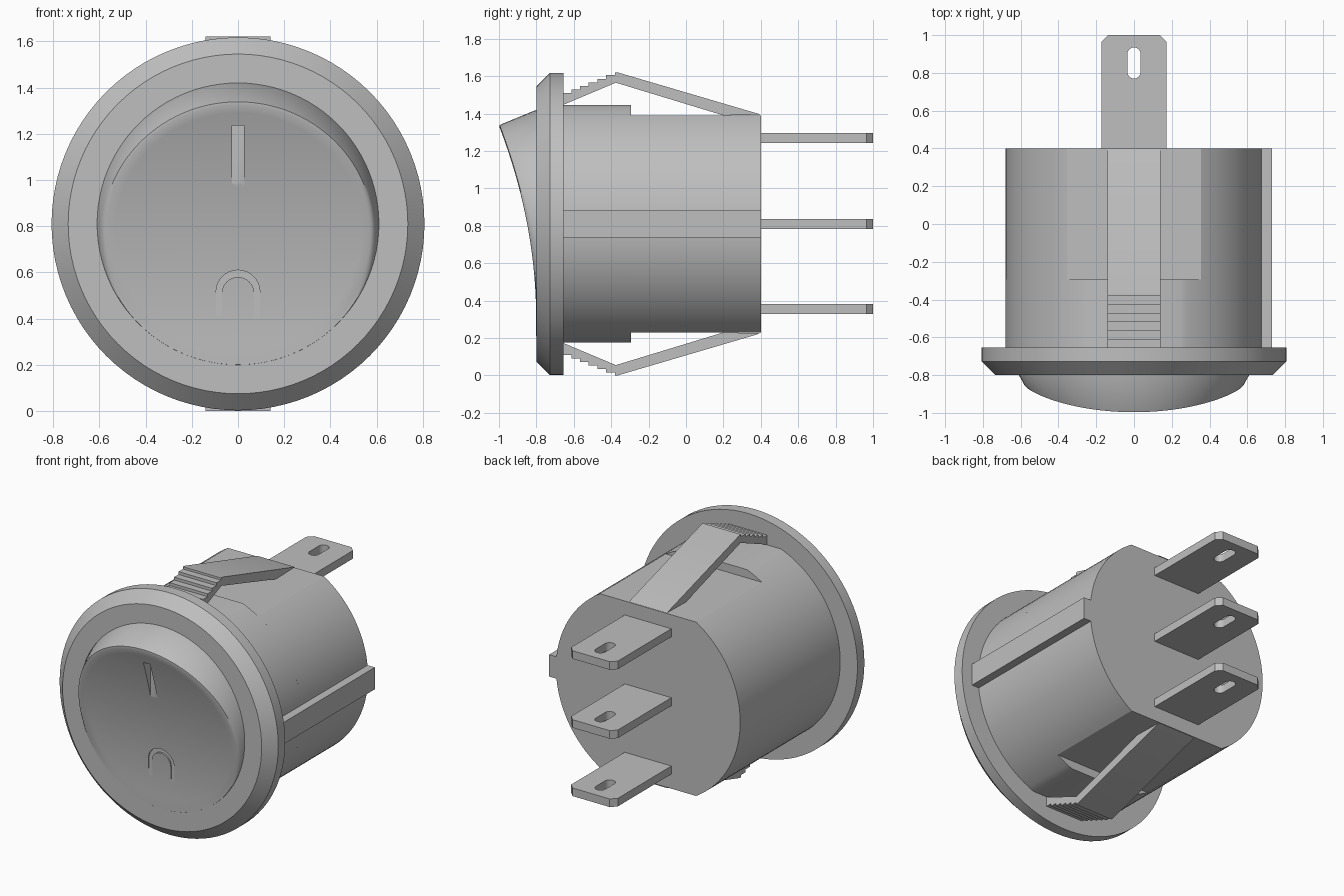
import bpy, bmesh, math
from math import sin, cos, pi, asin

if "Cube" in bpy.data.objects:
    bpy.data.objects.remove(bpy.data.objects["Cube"])

CZ = 0.81  # height of the switch axis
grey = bpy.data.materials.new("mid grey")
grey.diffuse_color = (0.52, 0.52, 0.52, 1)
grey.use_nodes = True
grey.node_tree.nodes["Principled BSDF"].inputs["Base Color"].default_value = grey.diffuse_color


def loft(name, rings, closed=False, angle=30):
    """Skin a list of equal-length point rings, capping the ends unless closed."""
    bm = bmesh.new()
    vr = [[bm.verts.new((x, y, z + CZ)) for x, y, z in r] for r in rings]
    n = len(vr[0])
    pairs = list(zip(vr, vr[1:])) + ([(vr[-1], vr[0])] if closed else [])
    for a, b in pairs:
        for i in range(n):
            j = (i + 1) % n
            bm.faces.new((a[i], a[j], b[j], b[i]))
    if not closed:
        bm.faces.new(vr[0])
        bm.faces.new(vr[-1])
    bmesh.ops.recalc_face_normals(bm, faces=bm.faces)
    me = bpy.data.meshes.new(name)
    bm.to_mesh(me)
    bm.free()
    me.materials.append(grey)
    ob = bpy.data.objects.new(name, me)
    bpy.context.collection.objects.link(ob)
    smooth(ob, angle)
    return ob


def select(ob):
    bpy.ops.object.select_all(action='DESELECT')
    ob.select_set(True)
    bpy.context.view_layer.objects.active = ob


def smooth(ob, angle):
    select(ob)
    bpy.ops.object.shade_smooth_by_angle(angle=math.radians(angle))


def prism(name, pts, axis, a, b):
    """Extrude a 2D outline along an axis from a to b."""
    def place(p, t):
        q = list(p)
        q.insert("xyz".index(axis), t)
        return q
    return loft(name, [[place(p, t) for p in pts] for t in (a, b)])


def cut(ob, cutter, angle=30):
    select(ob)
    m = ob.modifiers.new("cut", 'BOOLEAN')
    m.operation, m.solver, m.object = 'DIFFERENCE', 'EXACT', cutter
    bpy.ops.object.modifier_apply(modifier=m.name)
    bpy.data.objects.remove(cutter)
    smooth(ob, angle)


def circle(r, y, n=96):
    return [(r * cos(2 * pi * i / n), y, r * sin(2 * pi * i / n)) for i in range(n)]


def slot(hw, lo, hi, n=16):
    """Rounded slot outline, long in its second coordinate."""
    top = [(hw * cos(pi * i / n), hi - hw + hw * sin(pi * i / n)) for i in range(n + 1)]
    return top + [(-u, lo + hi - v) for u, v in top]


def box(x0, x1, z0, z1):
    return [(x0, z0), (x1, z0), (x1, z1), (x0, z1)]


# Flange with chamfered front edge
loft("flange", [circle(0.735, -0.80), circle(0.807, -0.728), circle(0.807, -0.655)])


# Barrel: round sides with flats above and below, stepped near the flange
def flatted(r, h, n=40):
    a = asin(h / r)
    arc = [(r * cos(-a + 2 * a * i / n), r * sin(-a + 2 * a * i / n)) for i in range(n + 1)]
    return arc + [(-x, -z) for x, z in arc]


prism("barrel_rear", flatted(0.68, 0.58), 'y', -0.295, 0.40)
prism("barrel_front", flatted(0.68, 0.635), 'y', -0.66, -0.295)

# Locating rail on one side
prism("side_rail", box(0.64, 0.73, -0.073, 0.073), 'y', -0.66, 0.40)


# Rocker: tapered round button with a concave dished face
def dish(z):
    return -0.801 - 0.203 * (max(0, z + 0.51) / 1.045) ** 2


N = 96
rim = []
for i in range(N):
    a, r = 2 * pi * i / N, 0.61
    for _ in range(30):
        r = 0.61 - 0.375 * (-0.80 - dish(r * sin(a)))
    rim.append((r * cos(a), r * sin(a)))


def rocker_ring(s, push):
    out = []
    for x, z in rim:
        y = dish(z * s)
        out.append((x * s, y + min(push, 0.5 * (-0.80 - y)), z * s))
    return out


rings = [circle(0.61, -0.75, N), circle(0.61, -0.80, N)]
rings += [rocker_ring(1, 0.018), rocker_ring(0.99, 0.005), rocker_ring(0.965, 0)]
rings += [rocker_ring(s / 20, 0) for s in range(18, 0, -1)]
rocker = loft("rocker", rings, angle=50)

# Recessed bar and ring marks with flat floors
cut(rocker, prism("bar_cutter", box(-0.025, 0.025, 0.165, 0.425), 'y', -1.1, dish(0.175)), 50)
outer, inner = slot(0.095, -0.48, -0.20), slot(0.07, -0.455, -0.23)
floor = dish(-0.405)
cut(rocker, loft("ring_cutter", [[(u, y, v) for u, v in o] for o, y in
                 ((outer, -1.1), (outer, floor), (inner, floor), (inner, -1.1))], closed=True), 50)

# Spring clips with a serrated ramp, above and below
for side, name in ((1, "upper_clip"), (-1, "lower_clip")):
    pts = [(0.40, 0.585), (-0.365, 0.81), (-0.38, 0.81)]
    y, z = -0.38, 0.795
    for k in range(6):
        pts += [(y, z), (y - 0.0467, z)]
        y, z = y - 0.0467, z - 0.019
    pts += [(-0.66, 0.635), (-0.375, 0.755), (0.20, 0.58)]
    prism(name, [(p, side * q) for p, q in pts], 'x', -0.14, 0.14)

# Three blade terminals with chamfered tips and rounded slots
tab = [(-0.172, 0.38), (0.172, 0.38), (0.172, 0.965), (0.137, 1.0), (-0.137, 1.0), (-0.172, 0.965)]
for z, name in ((0.46, "top"), (0, "middle"), (-0.456, "bottom")):
    blade = prism(name + "_terminal", tab, 'z', z - 0.027, z + 0.027)
    cut(blade, prism("slot_cutter", slot(0.035, 0.77, 0.935), 'z', z - 0.1, z + 0.1))
